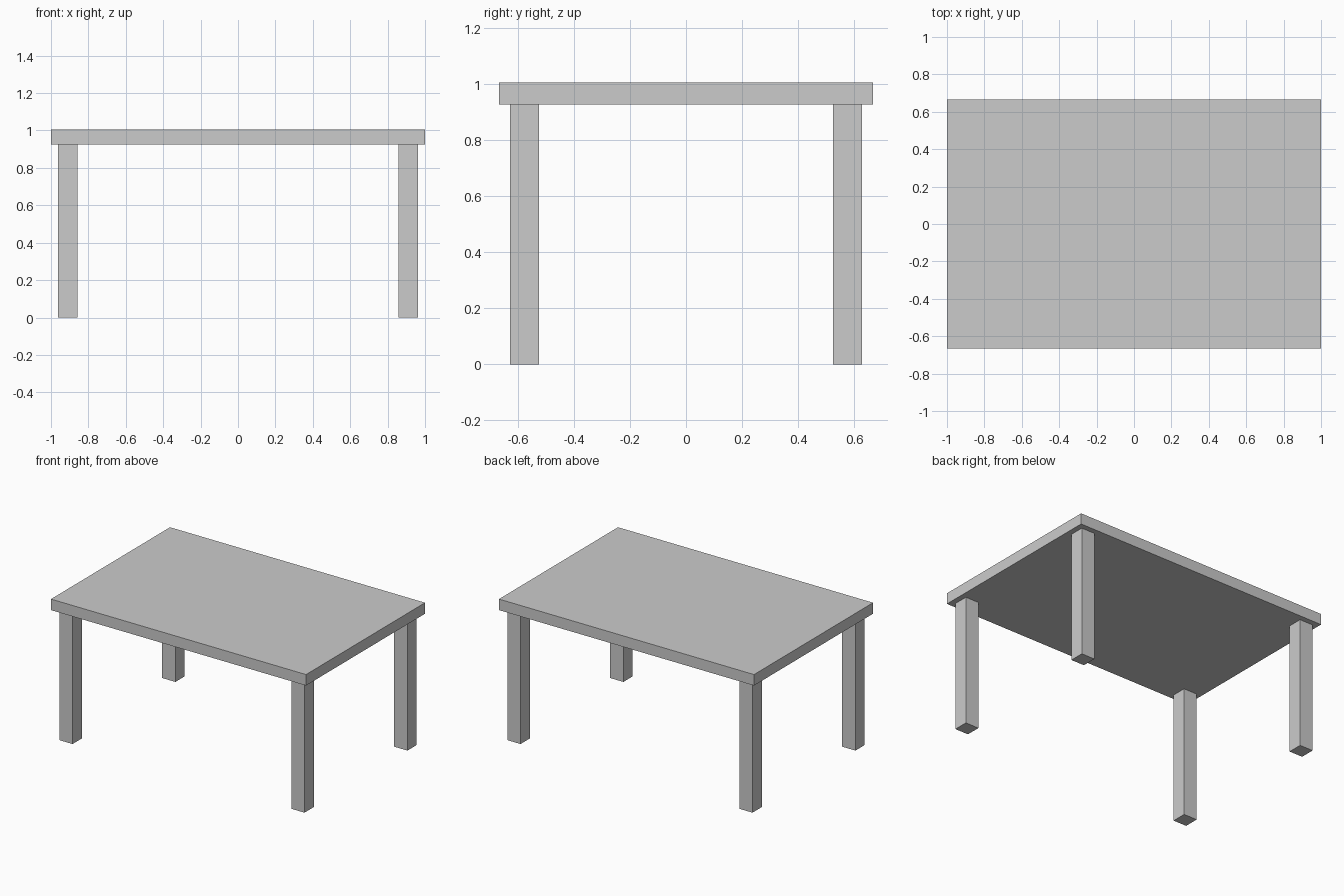
import bpy

if "Cube" in bpy.data.objects:
    bpy.data.objects.remove(bpy.data.objects["Cube"])

TOP_X, TOP_Y = 2.0, 1.333      # table top footprint
HEIGHT, THICK = 1.004, 0.078   # overall height, top thickness
LEG, INSET = 0.104, 0.0385     # leg width, inset from the edge


def box(name, center, size):
    bpy.ops.mesh.primitive_cube_add(size=1, location=center)
    obj = bpy.context.object
    obj.name = name
    obj.scale = size
    bpy.ops.object.transform_apply(location=False, rotation=False, scale=True)
    return obj


# Table top
box("table_top", (0, 0, HEIGHT - THICK / 2), (TOP_X, TOP_Y, THICK))

# Four square legs under the corners
leg_h = HEIGHT - THICK
leg_x = TOP_X / 2 - INSET - LEG / 2
leg_y = TOP_Y / 2 - INSET - LEG / 2
for y_name, sy in (("front", -1), ("back", 1)):
    for x_name, sx in (("left", -1), ("right", 1)):
        box(f"{y_name}_{x_name}_leg", (sx * leg_x, sy * leg_y, leg_h / 2),
            (LEG, LEG, leg_h))
